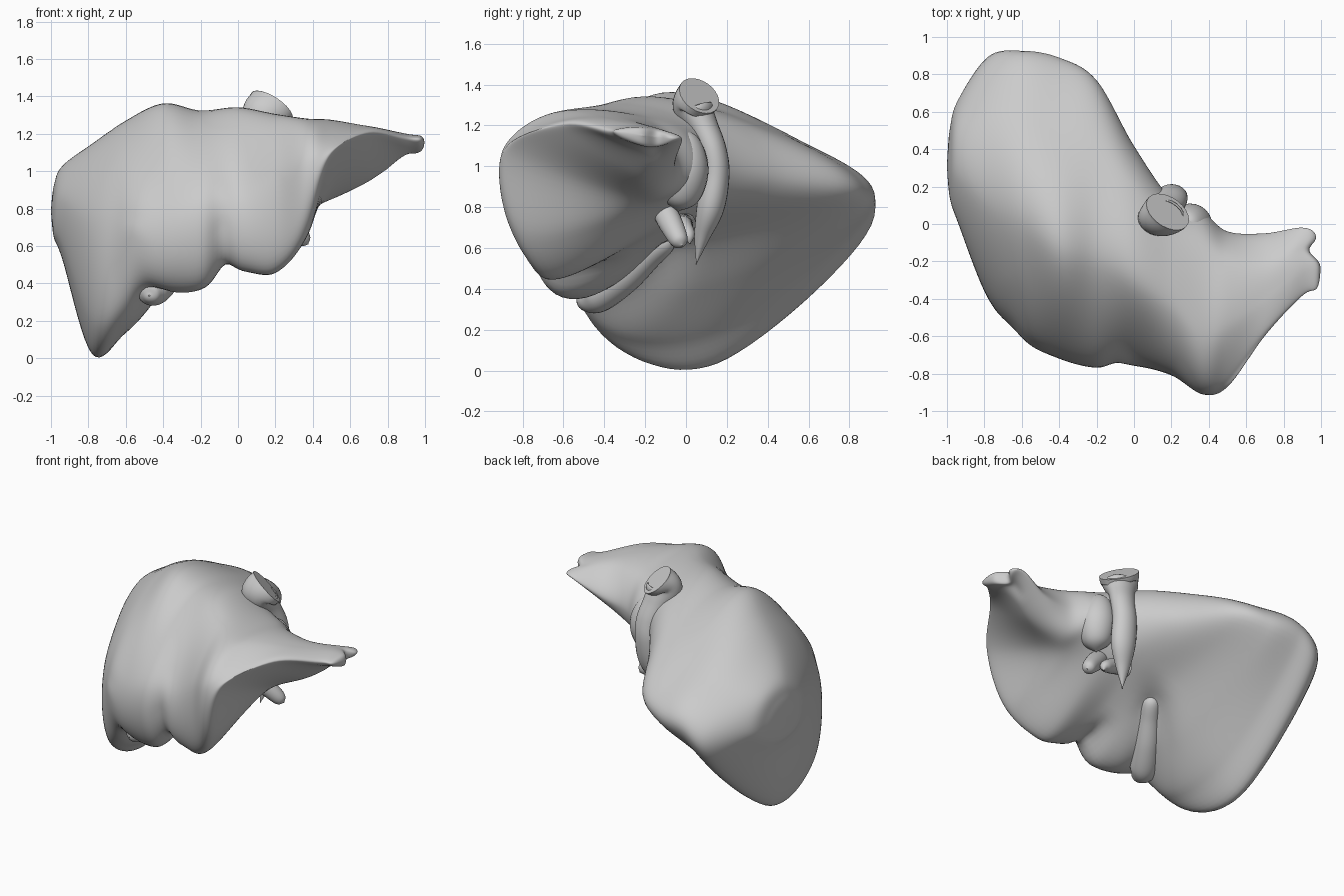
import bpy, bmesh, math
from mathutils import Vector


def gauss(v, c, w):
    return math.exp(-((v - c) / w) ** 2)


def spline(pts, n, closed=False):
    """Catmull-Rom curve through pts with n steps per segment."""
    m, out = len(pts), []
    for i in range(m if closed else m - 1):
        if closed:
            a, b, c, d = (pts[(i + k) % m] for k in (-1, 0, 1, 2))
        else:
            a, b, c, d = (pts[min(max(i + k, 0), m - 1)] for k in (-1, 0, 1, 2))
        for s in range(n):
            t = s / n
            out.append(0.5 * (2 * b + (c - a) * t + (2 * a - 5 * b + 4 * c - d) * t * t
                              + (3 * b - a - 3 * c + d) * t ** 3))
    if not closed:
        out.append(pts[-1].copy())
    return out


def loft(name, rings):
    """Skin a list of equal closed rings and close both ends."""
    bm = bmesh.new()
    rows = [[bm.verts.new(p) for p in r] for r in rings]
    n = len(rows[0])
    for r, q in zip(rows, rows[1:]):
        for j in range(n):
            bm.faces.new((r[j], r[(j + 1) % n], q[(j + 1) % n], q[j]))
    bm.faces.new(rows[0])
    bm.faces.new(rows[-1][::-1])
    bmesh.ops.recalc_face_normals(bm, faces=bm.faces)
    for f in bm.faces:
        f.smooth = len(f.verts) == 4
    me = bpy.data.meshes.new(name)
    bm.to_mesh(me)
    bm.free()
    ob = bpy.data.objects.new(name, me)
    bpy.context.collection.objects.link(ob)
    return ob


def vessel(name, path, flat=1.0, sides=24):
    """Rounded tube; path entries are x, y, z, radius."""
    pts = spline([Vector(p) for p in path], 8)
    centres = [p.to_3d() for p in pts]
    rings = []
    for i, p in enumerate(pts):
        t = (centres[min(i + 1, len(pts) - 1)] - centres[max(i - 1, 0)]).normalized()
        u = Vector((1, 0, 0))
        u = (u - t * u.dot(t)).normalized()
        v = t.cross(u)
        r = max(p[3], 0.004)
        rings.append([centres[i] + r * (math.cos(a) * u + flat * math.sin(a) * v)
                      for a in (2 * math.pi * k / sides for k in range(sides))])
    return loft(name, rings)


# Liver cross-sections: x, then (y, z) of back tip, top back, top front,
# front, lower front margin, underside
SECTIONS = [
    (-0.94, 0.66, .76, 0.52, .97, 0.25, 1.02, 0.02, .85, 0.06, .60, 0.36, .54),
    (-0.78, 0.88, .69, 0.60, 1.04, 0.08, 1.13, -0.36, .75, -0.32, .195, 0.17, .05),
    (-0.60, 0.91, .78, 0.60, 1.10, 0.00, 1.26, -0.57, .82, -0.51, .25, 0.12, .18),
    (-0.40, 0.88, .82, 0.50, 1.15, -0.15, 1.35, -0.69, .80, -0.57, .34, 0.10, .40),
    (-0.20, 0.76, .88, 0.40, 1.18, -0.20, 1.31, -0.74, .85, -0.62, .37, 0.04, .62),
    (0.00, 0.41, .94, 0.20, 1.23, -0.32, 1.32, -0.73, .85, -0.65, .46, -0.04, .71),
    (0.20, 0.13, 1.00, 0.00, 1.23, -0.46, 1.29, -0.79, .97, -0.70, .46, -0.12, .74),
    (0.37, 0.06, .98, -0.10, 1.22, -0.62, 1.27, -0.90, 1.05, -0.79, .66, -0.18, .80),
    (0.50, -0.04, 1.00, -0.18, 1.22, -0.54, 1.27, -0.83, 1.14, -0.80, 1.05, -0.20, .85),
    (0.70, -0.05, 1.04, -0.20, 1.20, -0.40, 1.24, -0.58, 1.22, -0.55, 1.16, -0.22, .95),
    (0.90, -0.02, 1.13, -0.12, 1.18, -0.25, 1.20, -0.38, 1.18, -0.33, 1.13, -0.16, 1.08),
]
cage = [[Vector((s[0], s[i], s[i + 1])) for i in range(1, 13, 2)] for s in SECTIONS]


def shrunk(ring, x, k):
    c = sum(ring, Vector()) / len(ring)
    return [Vector((x, *(c + (p - c) * k).yz)) for p in ring]


# Rounded ends of the right and left lobes
cage = ([shrunk(cage[0], -1.0, 0.02), shrunk(cage[0], -0.985, 0.55)] + cage
        + [shrunk(cage[-1], 0.98, 0.75), shrunk(cage[-1], 1.0, 0.04)])
rows = [spline(r, 14, True) for r in cage]
columns = [spline(list(c), 9) for c in zip(*rows)]
rings = [list(r) for r in zip(*columns)]


# Notches, shallow grooves, gallbladder bed and the forked left tip
def sculpt(p):
    front = min(1, max(0, (-0.3 - p.y) / 0.25))
    low = min(1, max(0, (0.95 - p.z) / 0.3))
    p.y += front * low * 0.025 * gauss(p.x, -0.10, 0.06)
    p.z += front * low * 0.07 * gauss(p.x, -0.07, 0.06)
    p.y += 0.02 * front * gauss(p.x, -0.66, 0.08)
    bed = min(1, max(0, (0.75 - p.z) / 0.2)) * min(1, max(0, (0.1 - p.y) / 0.2))
    p.z += 0.09 * bed * gauss(p.x, -0.36 + 0.6 * (p.y + 0.28), 0.13)
    if p.x > 0.8:
        p.x -= (p.x - 0.8) * 0.3 * gauss(p.y, -0.14, 0.05)
    p.z = max(p.z, 0)
    return p


loft("liver_body", [[sculpt(p) for p in r] for r in rings])

# Gallbladder under the right lobe
vessel("gallbladder", [(-0.475, -0.535, .335, 0), (-0.47, -0.515, .34, .05), (-0.45, -0.44, .37, .09),
                       (-0.37, -0.31, .455, .085), (-0.29, -0.19, .56, .07),
                       (-0.23, -0.10, .635, .055), (-0.21, -0.07, .665, 0)])

# Large vein running down the back, cut at a slant at the top
vessel("vena_cava", [(0.18, 0.065, 1.345, .135), (0.145, 0.035, 1.29, .125), (0.17, 0.08, 1.20, .095),
                     (0.20, 0.13, 1.08, .085), (0.20, 0.145, .96, .085),
                     (0.19, 0.12, .80, .085), (0.16, 0.08, .66, .05), (0.14, 0.05, .52, 0)], 0.8)

# Portal vein stubs at the hilum
vessel("portal_vein", [(0.14, -0.14, .85, .05), (0.22, -0.10, .77, .06), (0.30, -0.06, .69, .055),
                       (0.355, -0.03, .63, .04), (0.375, -0.02, .61, 0)])
vessel("portal_branch", [(0.05, 0.0, .72, .05), (0.16, -0.02, .71, .05), (0.25, 0.01, .66, .035),
                         (0.27, 0.02, .62, 0)])

# Small lobe beside the vein
vessel("caudate_lobe", [(0.26, -0.02, 1.16, 0), (0.28, -0.01, 1.12, .08), (0.30, -0.01, .98, .12),
                        (0.29, -0.03, .84, .09), (0.28, -0.04, .78, 0)])
